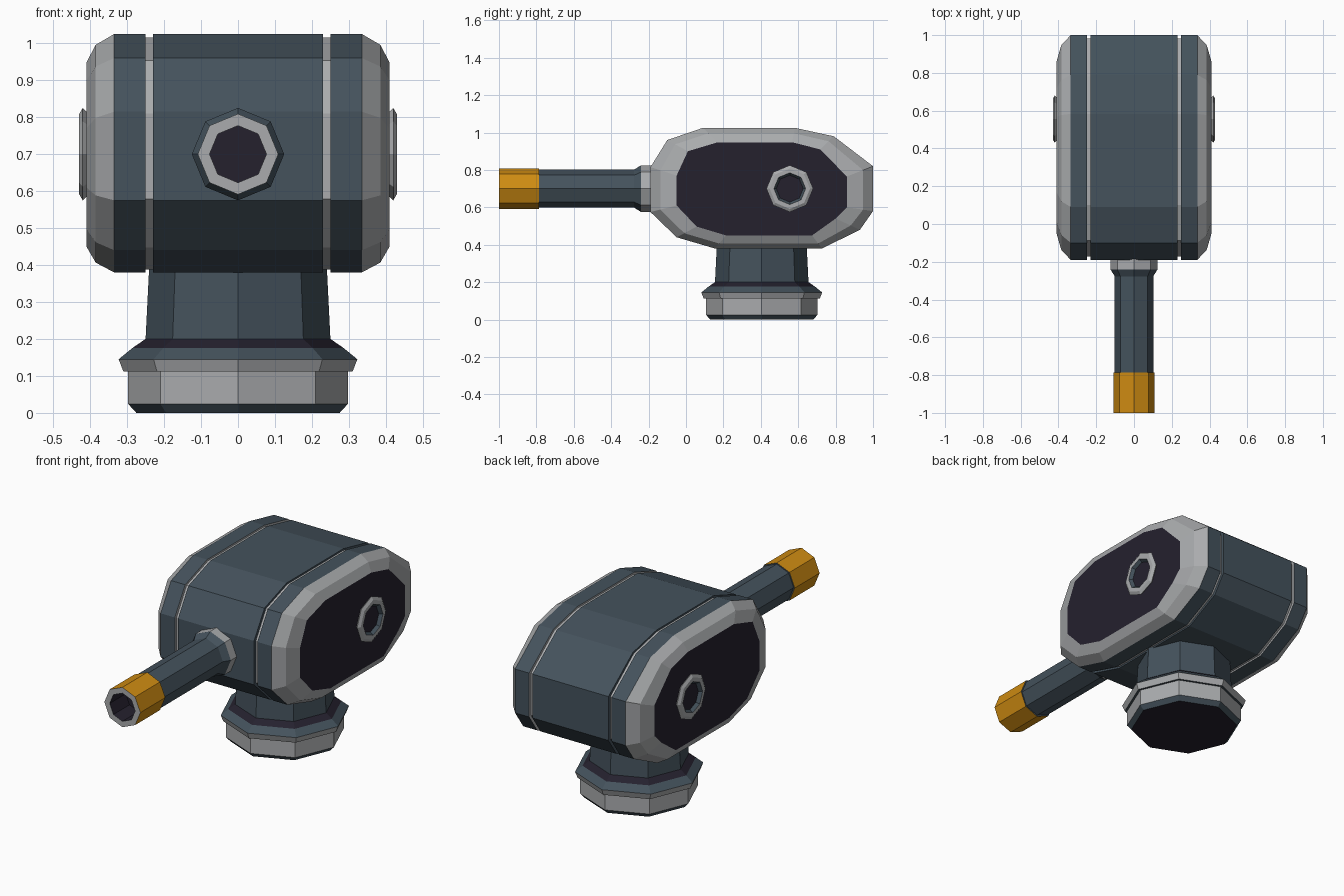
import bpy
import bmesh
import math
from mathutils import Vector

if "Cube" in bpy.data.objects:
    bpy.data.objects.remove(bpy.data.objects["Cube"], do_unlink=True)


def material(name, rgb):
    m = bpy.data.materials.new(name)
    m.use_nodes = True
    m.diffuse_color = (*rgb, 1)
    m.node_tree.nodes["Principled BSDF"].inputs["Base Color"].default_value = (*rgb, 1)
    return m


SLATE, LIGHT, DARK, ORANGE = range(4)
MATERIALS = [
    material("slate_blue", (0.058, 0.084, 0.107)),
    material("light_grey", (0.40, 0.41, 0.42)),
    material("dark_violet", (0.018, 0.015, 0.027)),
    material("orange", (0.62, 0.26, 0.006)),
]


def loft(name, rings, bands, ends):
    """Skin consecutive rings; one colour per band and one per end cap."""
    bm = bmesh.new()
    loops = [[bm.verts.new(p) for p in ring] for ring in rings]
    n = len(loops[0])
    for a, b, colour in zip(loops, loops[1:], bands):
        for i in range(n):
            j = (i + 1) % n
            bm.faces.new((a[i], a[j], b[j], b[i])).material_index = colour
    for loop, colour in zip((loops[0], loops[-1]), ends):
        bm.faces.new(loop).material_index = colour
    bmesh.ops.recalc_face_normals(bm, faces=bm.faces)
    mesh = bpy.data.meshes.new(name)
    bm.to_mesh(mesh)
    bm.free()
    for m in MATERIALS:
        mesh.materials.append(m)
    obj = bpy.data.objects.new(name, mesh)
    bpy.context.collection.objects.link(obj)
    return obj


def lathe(name, profile, bands, ends, centre, axis, sides=8):
    """Octagonal turned part: profile is (radius, distance along axis)."""
    axis = Vector(axis)
    u = Vector((1, 0, 0)) if abs(axis.x) < 0.5 else Vector((0, 1, 0))
    v = axis.cross(u)
    rings = []
    for r, h in profile:
        angles = [math.tau * i / sides for i in range(sides)]
        rings.append([Vector(centre) + axis * h + (u * math.cos(a) + v * math.sin(a)) * r
                      for a in angles])
    return loft(name, rings, bands, ends)


# Turret head: a rounded side outline swept across x, tapering to a smaller end face
OUTER = [(-.19, .575), (-.19, .815), (-.10, .96), (.09, 1.025), (.583, 1.025), (.79, .98),
         (1.0, .82), (1.0, .58), (.93, .48), (.727, .38), (.155, .38), (-.05, .44)]
INNER = [(-.05, .61), (-.05, .77), (.01, .90), (.17, .948), (.567, .948), (.717, .91),
         (.86, .765), (.86, .60), (.80, .54), (.674, .45), (.214, .45), (.057, .497)]


def section(x, t):
    return [(x, a + (c - a) * t, b + (d - b) * t)
            for (a, b), (c, d) in zip(OUTER, INNER)]


# Stations from the end face to the middle: bevelled cap, then a narrow inlaid groove
half = [(.41, 1), (.385, .38), (.335, 0), (.25, 0), (.25, .12), (.23, .12), (.23, 0)]
half_bands = [LIGHT, LIGHT, SLATE, LIGHT, LIGHT, SLATE]
stations = half + [(-x, t) for x, t in reversed(half)]
loft("turret_head", [section(x, t) for x, t in stations],
     half_bands + [SLATE] + half_bands[::-1], (DARK, DARK))

# Side pivot caps with a recessed centre
for side, label in ((1, "left"), (-1, "right")):
    lathe(label + "_pivot_cap",
          [(.11, .40), (.115, .41), (.125, .42), (.108, .43), (.085, .43), (.072, .413)],
          [LIGHT, LIGHT, LIGHT, LIGHT, SLATE], (LIGHT, DARK),
          (0, .555, .70), (side, 0, 0))

# Barrel, collar and muzzle
BARREL = (0, 0, .70)
FORWARD = (0, -1, 0)
lathe("barrel_collar", [(.125, .10), (.125, .24), (.10, .28)],
      [LIGHT, SLATE], (SLATE, SLATE), BARREL, FORWARD)
lathe("barrel", [(.102, .10), (.102, .79)], [SLATE], (SLATE, SLATE), BARREL, FORWARD)
lathe("muzzle", [(.109, .785), (.109, 1.0), (.077, 1.0), (.077, .86)],
      [ORANGE, LIGHT, DARK], (SLATE, DARK), BARREL, FORWARD)

# Neck, flange and foot
BASE = (0, .405, 0)
UP = (0, 0, 1)
lathe("neck", [(.25, .19), (.25, .20), (.24, .40)], [SLATE, SLATE], (SLATE, SLATE), BASE, UP)
lathe("flange", [(.28, .112), (.31, .112), (.323, .145), (.285, .176), (.25, .20)],
      [SLATE, LIGHT, SLATE, DARK], (SLATE, DARK), BASE, UP)
lathe("foot", [(.275, 0), (.297, .024), (.297, .112)],
      [SLATE, LIGHT], (DARK, SLATE), BASE, UP)
